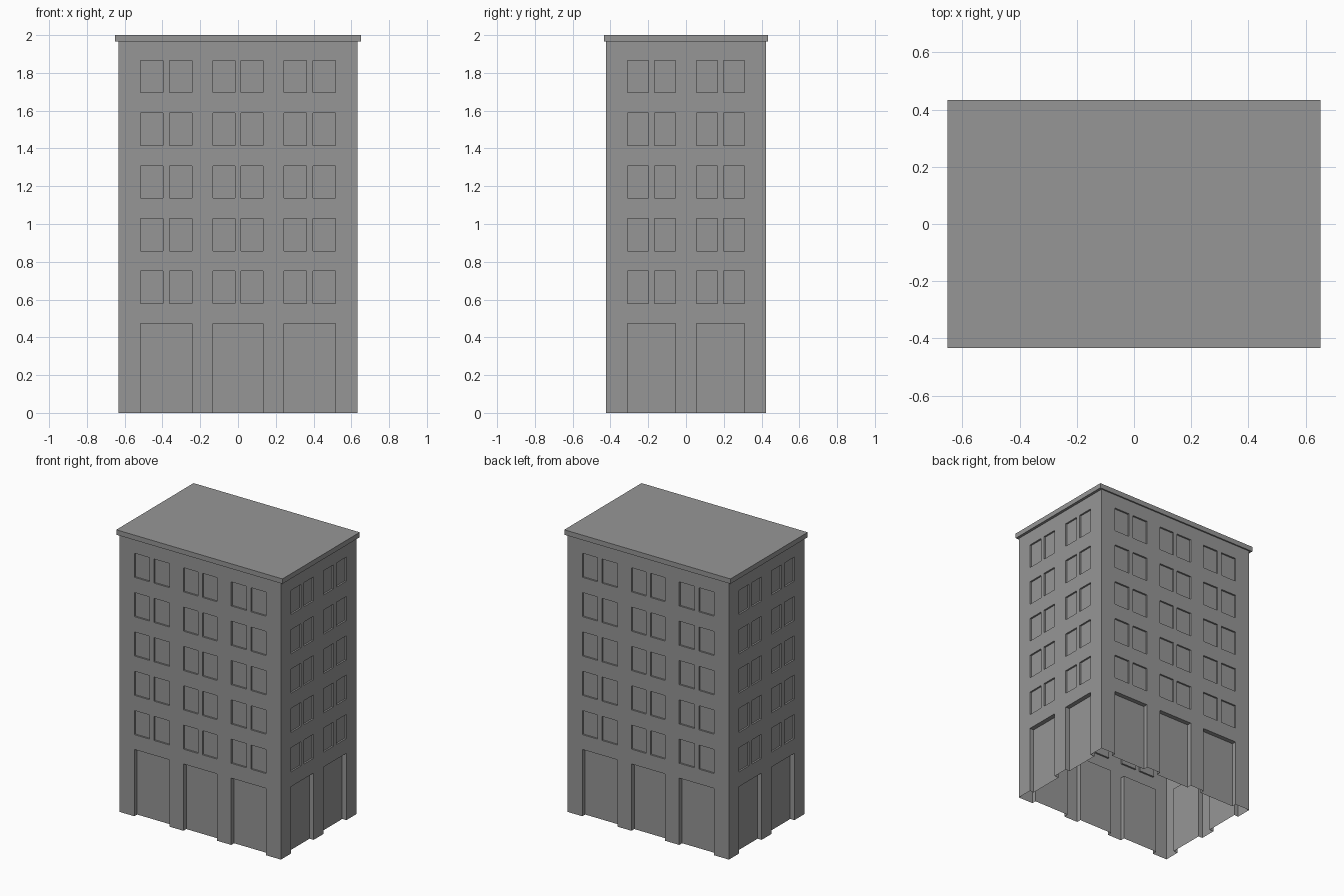
import bpy, bmesh
from math import pi
from mathutils import Matrix, Vector

cube = bpy.data.objects.get("Cube")
if cube:
    bpy.data.objects.remove(cube, do_unlink=True)

HALF_X, HALF_Y, EAVES, TOP = 0.633, 0.423, 1.965, 2.0
ROOF_X, ROOF_Y = 0.652, 0.433
WINDOW_DEPTH, DOOR_DEPTH = 0.012, 0.032
DOOR_TOP, SILL, STOREY, WINDOW_H = 0.474, 0.579, 0.279, 0.171

grey = bpy.data.materials.new("plain grey")
grey.use_nodes = True
grey.diffuse_color = (0.305, 0.305, 0.305, 1)
grey.node_tree.nodes["Principled BSDF"].inputs["Base Color"].default_value = grey.diffuse_color


def add_object(name, bm):
    mesh = bpy.data.meshes.new(name)
    bm.to_mesh(mesh)
    bm.free()
    mesh.materials.append(grey)
    obj = bpy.data.objects.new(name, mesh)
    bpy.context.collection.objects.link(obj)
    return obj


def add_facade(bm, half_width, half_depth, bays, angle):
    """One wall with recessed window pairs above a wide recessed opening per bay."""
    openings = []
    for a, b, c, d in bays:
        openings.append((a, d, 0, DOOR_TOP, DOOR_DEPTH))
        for i in range(5):
            z = SILL + i * STOREY
            for u0, u1 in ((a, b), (c, d)):
                openings.append((u0, u1, z, z + WINDOW_H, WINDOW_DEPTH))
    us = sorted({-half_width, half_width} | {u for o in openings for u in o[:2]})
    zs = sorted({0, EAVES} | {z for o in openings for z in o[2:4]})
    turn = Matrix.Rotation(angle, 3, 'Z')

    def quad(*points):
        bm.faces.new([bm.verts.new(turn @ Vector((u, d - half_depth, z))) for u, d, z in points])

    def depth(i, j):
        if not (0 <= i < len(us) - 1 and 0 <= j < len(zs) - 1):
            return None
        u, z = (us[i] + us[i + 1]) / 2, (zs[j] + zs[j + 1]) / 2
        return next((d for a, b, c, e, d in openings if a < u < b and c < z < e), 0)

    for i in range(len(us) - 1):
        for j in range(len(zs) - 1):
            u0, u1, z0, z1 = us[i], us[i + 1], zs[j], zs[j + 1]
            d = depth(i, j)
            quad((u0, d, z0), (u1, d, z0), (u1, d, z1), (u0, d, z1))
            # Reveals where neighbouring cells sit at different depths
            right, above = depth(i + 1, j), depth(i, j + 1)
            if right is not None and right != d:
                quad((u1, d, z0), (u1, right, z0), (u1, right, z1), (u1, d, z1))
            if above is not None and above != d:
                quad((u0, d, z1), (u1, d, z1), (u1, above, z1), (u0, above, z1))


# Walls: an open-bottomed shell, opposite sides alike
wide_bays = [(-0.517, -0.397, -0.363, -0.243),
             (-0.132, -0.016, 0.016, 0.132),
             (0.243, 0.363, 0.397, 0.517)]
narrow_bays = [(-0.31, -0.198, -0.167, -0.056),
               (0.056, 0.167, 0.198, 0.31)]
bm = bmesh.new()
for side in range(2):
    add_facade(bm, HALF_X, HALF_Y, wide_bays, side * pi)
    add_facade(bm, HALF_Y, HALF_X, narrow_bays, side * pi + pi / 2)
bmesh.ops.remove_doubles(bm, verts=bm.verts, dist=0.0005)
bmesh.ops.recalc_face_normals(bm, faces=bm.faces)
add_object("walls", bm)

# Roof slab overhanging the walls
bm = bmesh.new()
bmesh.ops.create_cube(bm, size=1)
bmesh.ops.scale(bm, vec=(2 * ROOF_X, 2 * ROOF_Y, TOP - EAVES), verts=bm.verts)
bmesh.ops.translate(bm, vec=(0, 0, (TOP + EAVES) / 2), verts=bm.verts)
add_object("roof_slab", bm)
